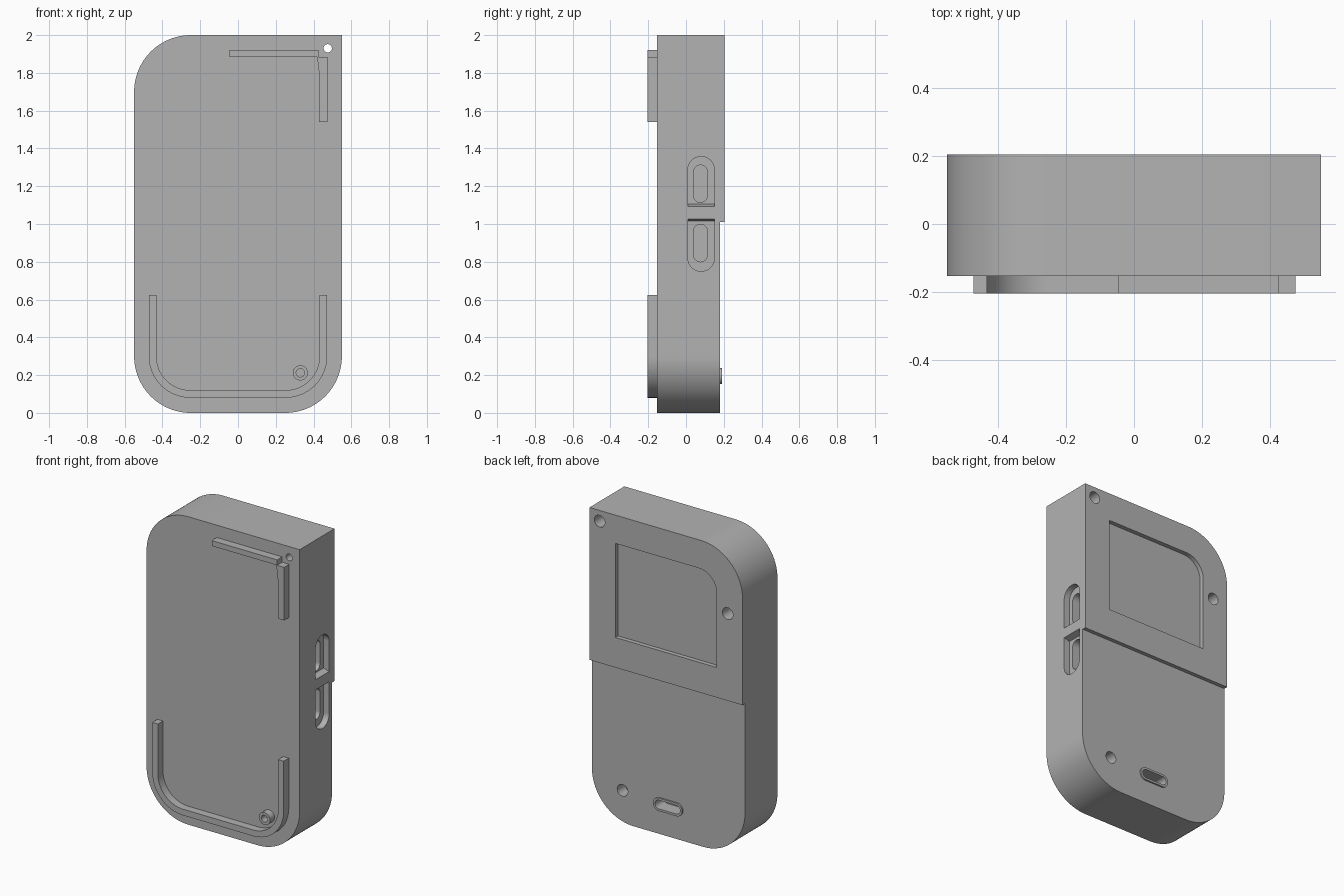
import bpy, bmesh, math

cube = bpy.data.objects.get("Cube")
if cube:
    bpy.data.objects.remove(cube, do_unlink=True)

grey = bpy.data.materials.new("plain grey")
grey.use_nodes = True
colour = (0.45, 0.45, 0.45, 1)
grey.diffuse_color = colour
grey.node_tree.nodes["Principled BSDF"].inputs["Base Color"].default_value = colour


def rounded(a0, a1, b0, b1, radii=(0, 0, 0, 0), steps=16):
    """Outline of a rectangle; radii run low-low, high-low, high-high, low-high."""
    pts = []
    corners = [(a0, b0, 1, 1), (a1, b0, -1, 1), (a1, b1, -1, -1), (a0, b1, 1, -1)]
    for i, ((a, b, sa, sb), r) in enumerate(zip(corners, radii)):
        if r == 0:
            pts.append((a, b))
            continue
        for k in range(steps + 1):
            t = math.pi * (1 + i / 2) + math.pi / 2 * k / steps
            pts.append((a + sa * r + r * math.cos(t), b + sb * r + r * math.sin(t)))
    return pts


def circle(a, b, r, n=32):
    return [(a + r * math.cos(math.tau * k / n), b + r * math.sin(math.tau * k / n))
            for k in range(n)]


def stadium(a, b, half, r):
    return rounded(a - half, a + half, b - r, b + r, [r * 0.99] * 4, 10)


def prism(name, pts, lo, hi, axis="y", end=None):
    """Solid between an outline at lo and the same (or another) outline at hi."""
    place = (lambda p, d: (p[0], d, p[1])) if axis == "y" else (lambda p, d: (d, p[0], p[1]))
    bm = bmesh.new()
    first = [bm.verts.new(place(p, lo)) for p in pts]
    last = [bm.verts.new(place(p, hi)) for p in end or pts]
    bm.faces.new(first)
    bm.faces.new(last[::-1])
    for i in range(len(pts)):
        j = (i + 1) % len(pts)
        bm.faces.new((first[j], first[i], last[i], last[j]))
    bmesh.ops.recalc_face_normals(bm, faces=bm.faces)
    mesh = bpy.data.meshes.new(name)
    bm.to_mesh(mesh)
    bm.free()
    mesh.materials.append(grey)
    ob = bpy.data.objects.new(name, mesh)
    bpy.context.collection.objects.link(ob)
    return ob


def cut(ob, *args, **kw):
    """Remove a prism from an object."""
    tool = prism("cutter", *args, **kw)
    mod = ob.modifiers.new("cut", "BOOLEAN")
    mod.operation, mod.solver, mod.object = "DIFFERENCE", "EXACT", tool
    bpy.context.view_layer.objects.active = ob
    bpy.ops.object.modifier_apply(modifier=mod.name)
    bpy.data.objects.remove(tool, do_unlink=True)


FRONT, BACK, LOW_BACK, RAIL = -0.153, 0.205, 0.18, -0.205

# Case with one square corner and a thinner lower half
case = prism("case", rounded(-0.55, 0.55, 0, 2, (0.3, 0.3, 0, 0.3), 24), FRONT, BACK)
cut(case, rounded(-1, 1, -1, 1.01), LOW_BACK, 1)

# Screen recess on the back
cut(case, rounded(-0.364, 0.364, 1.205, 1.816, (0, 0, 0, 0.13)), BACK - 0.028, 1)

# Corner through-hole with counterbore, and the blind screw holes
cut(case, circle(0.475, 1.93, 0.022), -1, 1)
cut(case, circle(0.477, 1.93, 0.038), 0, 1)
cut(case, circle(-0.443, 1.576, 0.038), 0, 1)
cut(case, circle(0.33, 0.212, 0.038), 0.1, 1)

# Socket opening on the lower back
cut(case, stadium(0, 0.195, 0.105, 0.042), 0.08, 1)

# Side switch slots: outer recess with a sloping flat end, then a deeper slot
def switch_slot(flat, tip, slope, inner):
    def outline(z):
        if tip > z:
            return rounded(0.01, 0.15, z, tip, (0, 0, 0.069, 0.069))
        return rounded(0.01, 0.15, tip, z, (0.069, 0.069, 0, 0))
    cut(case, outline(flat + slope), 0.51, 0.56, axis="x", end=outline(flat - slope / 4))
    cut(case, rounded(0.04, 0.113, *inner, [0.036] * 4), 0.44, 0.6, axis="x")

switch_slot(1.093, 1.357, 0.012, (1.115, 1.312))
switch_slot(1.027, 0.75, -0.012, (0.8, 0.998))

# Socket shell standing just proud of the back
socket = prism("socket_shell", stadium(0, 0.195, 0.105, 0.042), 0.07, 0.19)
cut(socket, stadium(0, 0.195, 0.09, 0.028), 0.1, 1)

# Hollow post on the front
post = prism("front_post", circle(0.33, 0.212, 0.04), RAIL + 0.005, FRONT + 0.01)
cut(post, circle(0.33, 0.212, 0.022), -1, FRONT)

# Rails on the front
outer = rounded(-0.472, 0.472, 0.08, 0.625, (0.22, 0.22, 0, 0))
inner = rounded(-0.432, 0.432, 0.12, 0.7, (0.18, 0.18, 0, 0))
lower_rail = prism("lower_rail", outer, RAIL, FRONT + 0.005)
cut(lower_rail, inner, -1, 1)
top_rail = prism("top_rail", rounded(-0.045, 0.425, 1.885, 1.92), RAIL, FRONT + 0.005)
side_rail = prism("side_rail", [(0.43, 1.54), (0.475, 1.54), (0.475, 1.885),
                                (0.419, 1.885), (0.43, 1.79)], RAIL, FRONT + 0.005)

# Smooth the curved walls, keep edges crisp
bpy.ops.object.select_all(action="DESELECT")
for ob in (case, socket, post, lower_rail, top_rail, side_rail):
    ob.select_set(True)
bpy.context.view_layer.objects.active = case
bpy.ops.object.shade_smooth_by_angle(angle=math.radians(30))
